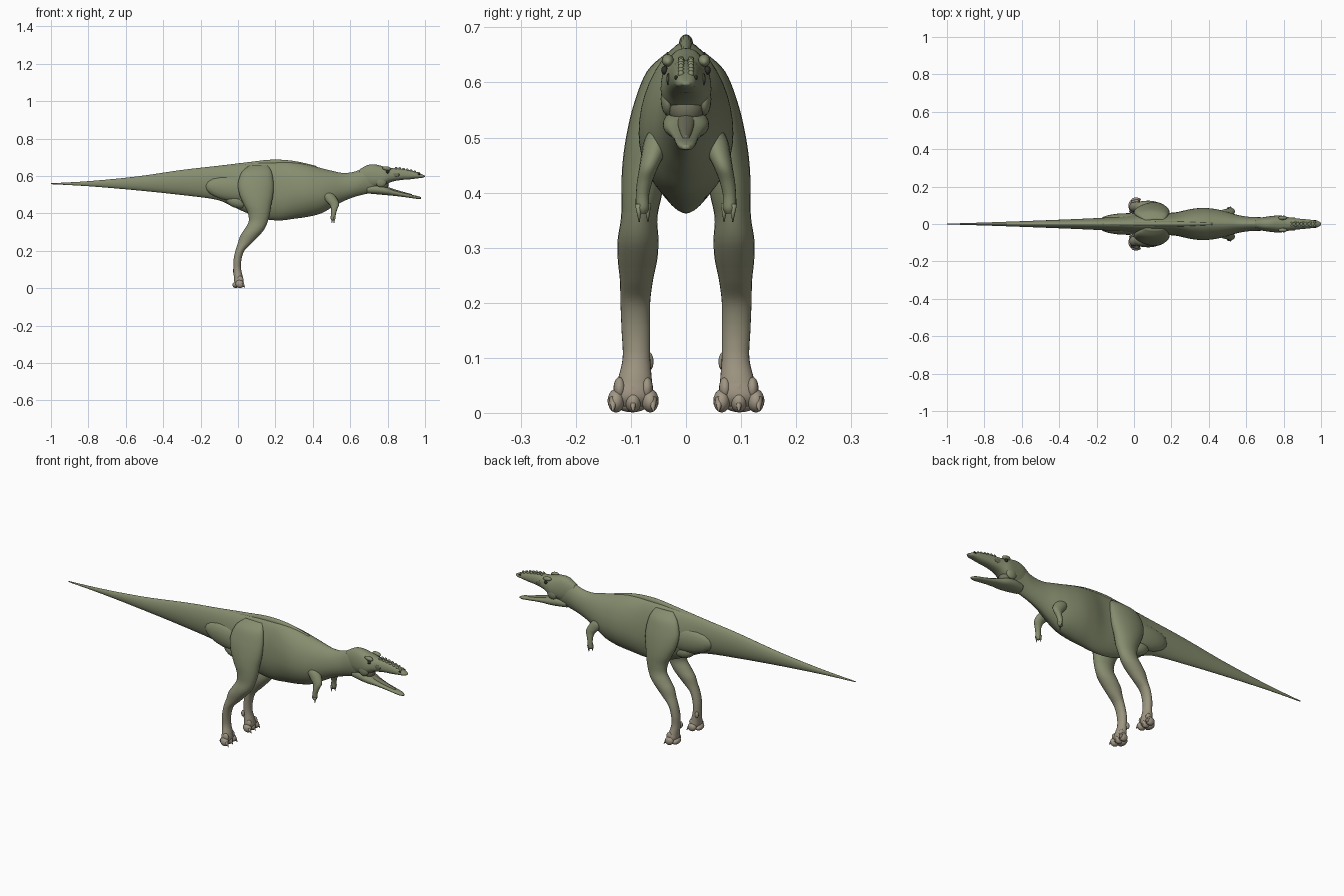
import bpy, bmesh, math
from mathutils import Vector, Matrix


def material(name, rgb):
    m = bpy.data.materials.new(name)
    m.diffuse_color = (*rgb, 1)
    return m


# skin fades from olive on the body to tan at the feet
OLIVE, TAN, BANDS = (0.235, 0.265, 0.155), (0.36, 0.31, 0.235), 8
SKIN = [material(f"skin_{i}", [a + (b - a) * i / (BANDS - 1) for a, b in zip(OLIVE, TAN)])
        for i in range(BANDS)]
DARK = material("eye_dark", (0.03, 0.03, 0.025))
MOUTH = material("mouth", (0.17, 0.17, 0.11))


def finish(bm, name, mat=None):
    bmesh.ops.recalc_face_normals(bm, faces=bm.faces)
    me = bpy.data.meshes.new(name)
    for f in bm.faces:
        f.smooth = True
        if mat is None:
            z = f.calc_center_median().z
            f.material_index = max(0, min(BANDS - 1, int((0.42 - z) / 0.42 * BANDS)))
    for m in ([mat] if mat else SKIN):
        me.materials.append(m)
    bm.to_mesh(me)
    bm.free()
    ob = bpy.data.objects.new(name, me)
    bpy.context.collection.objects.link(ob)
    return ob


def spline(rows, sub=5):
    """Catmull-Rom through rows of section parameters."""
    pts = [Vector(r) for r in rows]
    out = []
    for i in range(len(pts) - 1):
        a, b, c, d = pts[max(i - 1, 0)], pts[i], pts[i + 1], pts[min(i + 2, len(pts) - 1)]
        for k in range(sub):
            t = k / sub
            out.append(0.5 * (2 * b + (c - a) * t + (2 * a - 5 * b + 4 * c - d) * t * t
                              + (3 * b - a - 3 * c + d) * t ** 3))
    return out + [pts[-1]]


def skin_rings(name, rings, mat=None):
    bm = bmesh.new()
    loops = [[bm.verts.new(p) for p in r] for r in rings]
    n = len(loops[0])
    for a, b in zip(loops, loops[1:]):
        for i in range(n):
            bm.faces.new((a[i], a[(i + 1) % n], b[(i + 1) % n], b[i]))
    bm.faces.new(loops[0])
    bm.faces.new(loops[-1])
    return finish(bm, name, mat)


def loft_x(name, rows, n=32, p=1.15, mat=None):
    """Rows: x, top z, bottom z, half width, height fraction of widest point."""
    rings = []
    for x, zt, zb, w, f in spline(rows):
        zm = zb + (zt - zb) * f
        ring = []
        for i in range(n):
            t = 2 * math.pi * i / n
            c, s = math.cos(t), math.sin(t)
            ring.append((x, w * math.copysign(abs(c) ** p, c),
                         zm + s * ((zt - zm) if s > 0 else (zm - zb))))
        rings.append(ring)
    return skin_rings(name, rings, mat)


def loft_z(name, rows, side, n=24):
    """Rows: z, centre x, centre y, radius x, radius y."""
    return skin_rings(name, [[(cx + rx * math.cos(2 * math.pi * i / n),
                               side * (cy + ry * math.sin(2 * math.pi * i / n)), z)
                              for i in range(n)] for z, cx, cy, rx, ry in spline(rows)])


def blob(name, c, r, pitch=0, mat=None, seg=16):
    bm = bmesh.new()
    bmesh.ops.create_uvsphere(bm, u_segments=seg, v_segments=seg // 2 + 2, radius=1)
    m = Matrix.Translation(c) @ Matrix.Rotation(math.radians(pitch), 4, 'Y') @ Matrix.Diagonal((*r, 1))
    bmesh.ops.transform(bm, matrix=m, verts=bm.verts)
    return finish(bm, name, mat)


def spike(name, base, tip, r):
    base, tip = Vector(base), Vector(tip)
    d = tip - base
    bm = bmesh.new()
    bmesh.ops.create_cone(bm, cap_ends=True, segments=10, radius1=r, radius2=r * 0.15, depth=d.length)
    m = Matrix.Translation((base + tip) / 2) @ d.to_track_quat('Z', 'Y').to_matrix().to_4x4()
    bmesh.ops.transform(bm, matrix=m, verts=bm.verts)
    return finish(bm, name)


# tail, torso and neck
loft_x("body", [
    (-1, .561, .556, .002, .5), (-.8, .572, .545, .008, .5), (-.55, .596, .524, .017, .5),
    (-.3, .632, .498, .027, .5), (-.12, .652, .474, .036, .5), (-.04, .66, .442, .045, .45),
    (.04, .667, .405, .055, .45), (.13, .675, .372, .058, .45), (.22, .677, .362, .062, .42),
    (.3, .673, .371, .079, .45), (.37, .661, .381, .086, .45), (.44, .643, .398, .079, .45),
    (.5, .628, .43, .064, .45), (.56, .616, .463, .047, .45), (.62, .622, .487, .038, .45),
    (.68, .645, .503, .036, .5), (.73, .648, .512, .034, .5), (.77, .62, .525, .02, .5)], n=40)
# raised ridge along the spine
loft_x("spine_ridge", [(-.25, .638, .60, .004, .5), (-.1, .655, .62, .009, .6), (.05, .673, .63, .012, .6),
                       (.18, .687, .64, .013, .6), (.3, .68, .64, .012, .6), (.42, .653, .61, .008, .5)],
       n=16, p=.9)
# upper skull and snout
loft_x("skull", [
    (.65, .635, .53, .025, .5), (.69, .657, .535, .036, .45), (.73, .662, .535, .042, .4),
    (.78, .65, .548, .046, .4), (.82, .642, .568, .037, .4), (.87, .639, .578, .03, .4),
    (.92, .631, .582, .025, .4), (.96, .62, .587, .021, .4), (.985, .609, .59, .016, .4),
    (1, .601, .595, .006, .5)], p=.8)
# lower jaw, tongue and cheeks
loft_x("lower_jaw", [
    (.69, .55, .507, .03, .5), (.74, .552, .502, .04, .5), (.785, .543, .498, .041, .5),
    (.83, .524, .494, .031, .6), (.88, .51, .488, .023, .6), (.93, .499, .481, .019, .6),
    (.96, .493, .477, .015, .6), (.978, .486, .478, .006, .5)], p=.75)
loft_x("tongue", [(.77, .55, .52, .02, .5), (.83, .531, .512, .015, .5), (.88, .516, .5, .011, .5),
                  (.93, .503, .49, .006, .5)], n=16, p=1, mat=MOUTH)
blob("mouth_lining", (.775, 0, .553), (.03, .032, .032), mat=MOUTH)

# bumps along the snout
for i in range(7):
    x = .845 + i * .02
    z = .641 - .026 * (i / 6) ** 1.6
    for s in (-1, 1):
        blob("snout_bump", (x, s * .009, z), (.008, .006, .007), seg=10)

for s in (-1, 1):
    tag = "right" if s < 0 else "left"
    # head details
    blob(f"{tag}_brow", (.795, s * .033, .64), (.024, .011, .011), 8)
    blob(f"{tag}_eye", (.80, s * .039, .622), (.009, .006, .008), mat=DARK)
    blob(f"{tag}_cheek", (.765, s * .033, .57), (.03, .013, .03))
    blob(f"{tag}_snout_hollow", (.843, s * .0325, .606), (.02, .003, .011), mat=MOUTH)
    blob(f"{tag}_nostril", (.968, s * .018, .609), (.007, .003, .004), mat=DARK)
    # arm with two fingers
    loft_z(f"{tag}_arm", [
        (.53, .465, .042, .02, .012), (.50, .48, .052, .034, .022), (.47, .50, .06, .034, .021),
        (.445, .515, .068, .025, .017), (.42, .514, .075, .016, .014), (.395, .51, .079, .013, .012),
        (.372, .508, .079, .013, .012), (.362, .508, .079, .007, .007)], s, 16)
    for dx, y in ((-.004, .07), (.007, .086)):
        spike(f"{tag}_finger", (.508 + dx, s * y, .38), (.506 + dx, s * (y - .001), .347), .007)
    # thigh, shank and foot column
    loft_z(f"{tag}_leg", [
        (.655, .11, .022, .05, .012), (.62, .10, .045, .08, .026), (.56, .095, .06, .095, .035),
        (.50, .098, .07, .09, .039), (.445, .105, .077, .073, .039), (.40, .112, .08, .059, .037),
        (.355, .108, .085, .051, .033), (.315, .088, .087, .053, .037), (.28, .062, .088, .05, .036),
        (.24, .036, .09, .037, .03), (.2, .01, .092, .024, .027), (.15, -.003, .091, .021, .026),
        (.1, -.004, .09, .021, .025), (.06, .002, .093, .024, .031), (.03, .005, .096, .024, .036),
        (.012, .004, .097, .014, .026)], s)
    # muscle bulge joining the thigh to the tail
    blob(f"{tag}_tail_muscle", (-.03, s * .024, .53), (.15, .034, .065), 8)
    blob(f"{tag}_rump", (-.01, s * .018, .465), (.06, .03, .035), 20)
    # three toes with claws, and a raised inner claw
    for y, dy in ((.065, -.004), (.096, 0), (.127, .004)):
        blob(f"{tag}_toe", (.01, s * y, .022), (.024, .0155, .021), 20)
        blob(f"{tag}_knuckle", (.012, s * (y * .8 + .019), .045), (.017, .011, .02))
        spike(f"{tag}_claw", (.022, s * (y + dy), .025), (.037, s * (y + dy * 1.5), .003), .009)
    blob(f"{tag}_heel_pad", (-.012, s * .098, .017), (.018, .03, .016))
    blob(f"{tag}_inner_toe", (-.017, s * .067, .093), (.01, .008, .017))
